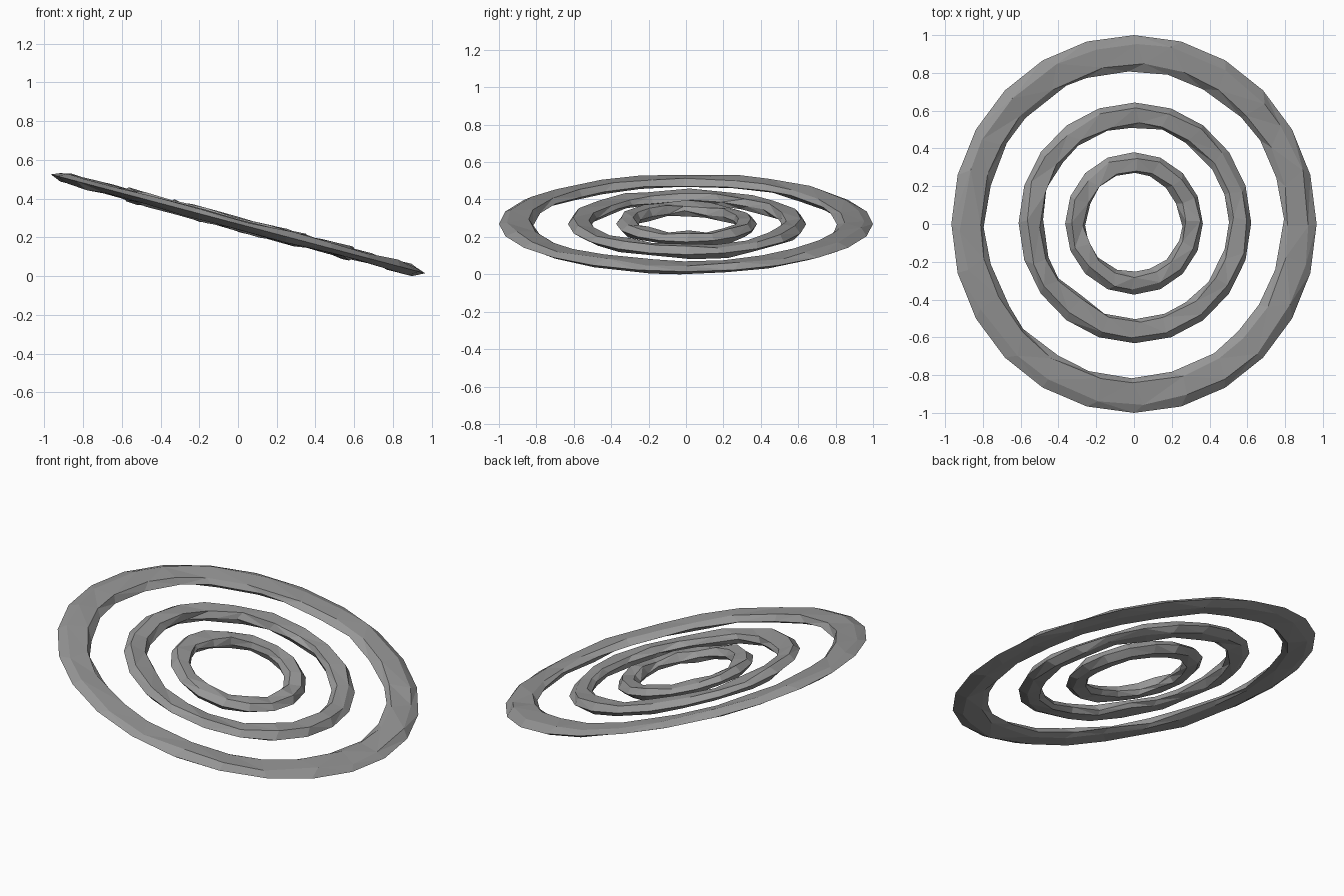
import bpy, bmesh, math, random
from mathutils import Matrix

if "Cube" in bpy.data.objects:
    bpy.data.objects.remove(bpy.data.objects["Cube"])

random.seed(4)
TILT = Matrix.Translation((0, 0, 0.262)) @ Matrix.Rotation(math.radians(14.8), 4, 'Y')

# Dark grey stone
dark = bpy.data.materials.new("dark_grey")
dark.diffuse_color = (0.31, 0.31, 0.31, 1)
dark.use_nodes = True
dark.node_tree.nodes["Principled BSDF"].inputs["Base Color"].default_value = dark.diffuse_color


def rough_ring(name, r_in, r_out, half_h, sides, shift=(0, 0), dents=()):
    """Hand-carved flat ring: six-point lens section swept round, lightly uneven."""
    w = r_out - r_in
    section = [(r_out, 0), (r_out - 0.25 * w, half_h), (r_in + 0.15 * w, 0.9 * half_h),
               (r_in, -0.2 * half_h), (r_in + 0.15 * w, -half_h), (r_out - 0.3 * w, -half_h)]
    bm = bmesh.new()
    loops = []
    for i in range(sides):
        a = 2 * math.pi * i / sides
        loop = []
        for k, (r, h) in enumerate(section):
            if k:
                r += random.uniform(-0.008, 0.008)
                h += random.uniform(-0.009, 0.009)
            if k in (2, 3, 4):
                # small bulges on the inner rim
                for angle, amount in dents:
                    d = math.degrees(a) - angle
                    if abs((d + 180) % 360 - 180) < 180 / sides:
                        r -= amount
            ang = a + (random.uniform(-0.06, 0.06) if k else 0)
            loop.append(bm.verts.new((r * math.cos(ang) + shift[0],
                                      r * math.sin(ang) + shift[1], h)))
        loops.append(loop)
    n = len(section)
    for i in range(sides):
        p, q = loops[i], loops[(i + 1) % sides]
        for k in range(n):
            m = (k + 1) % n
            bm.faces.new((p[k], q[k], q[m], p[m]))
    bmesh.ops.triangulate(bm, faces=bm.faces[:])
    bmesh.ops.recalc_face_normals(bm, faces=bm.faces[:])
    # lean the disc down toward +x
    bm.transform(TILT)
    mesh = bpy.data.meshes.new(name)
    bm.to_mesh(mesh)
    bm.free()
    mesh.materials.append(dark)
    ob = bpy.data.objects.new(name, mesh)
    bpy.context.collection.objects.link(ob)
    return ob


# Three concentric rings sharing one tilted plane
rings = [
    rough_ring("outer_ring", 0.815, 1.0, 0.024, 24),
    rough_ring("middle_ring", 0.51, 0.637, 0.03, 20, (0.005, 0.006), dents=[(235, 0.03)]),
    rough_ring("inner_ring", 0.262, 0.377, 0.032, 16, (0, 0.003)),
]

# Rest the lowest point on the ground
low = min(v.co.z for ob in rings for v in ob.data.vertices)
for ob in rings:
    for v in ob.data.vertices:
        v.co.z -= low
